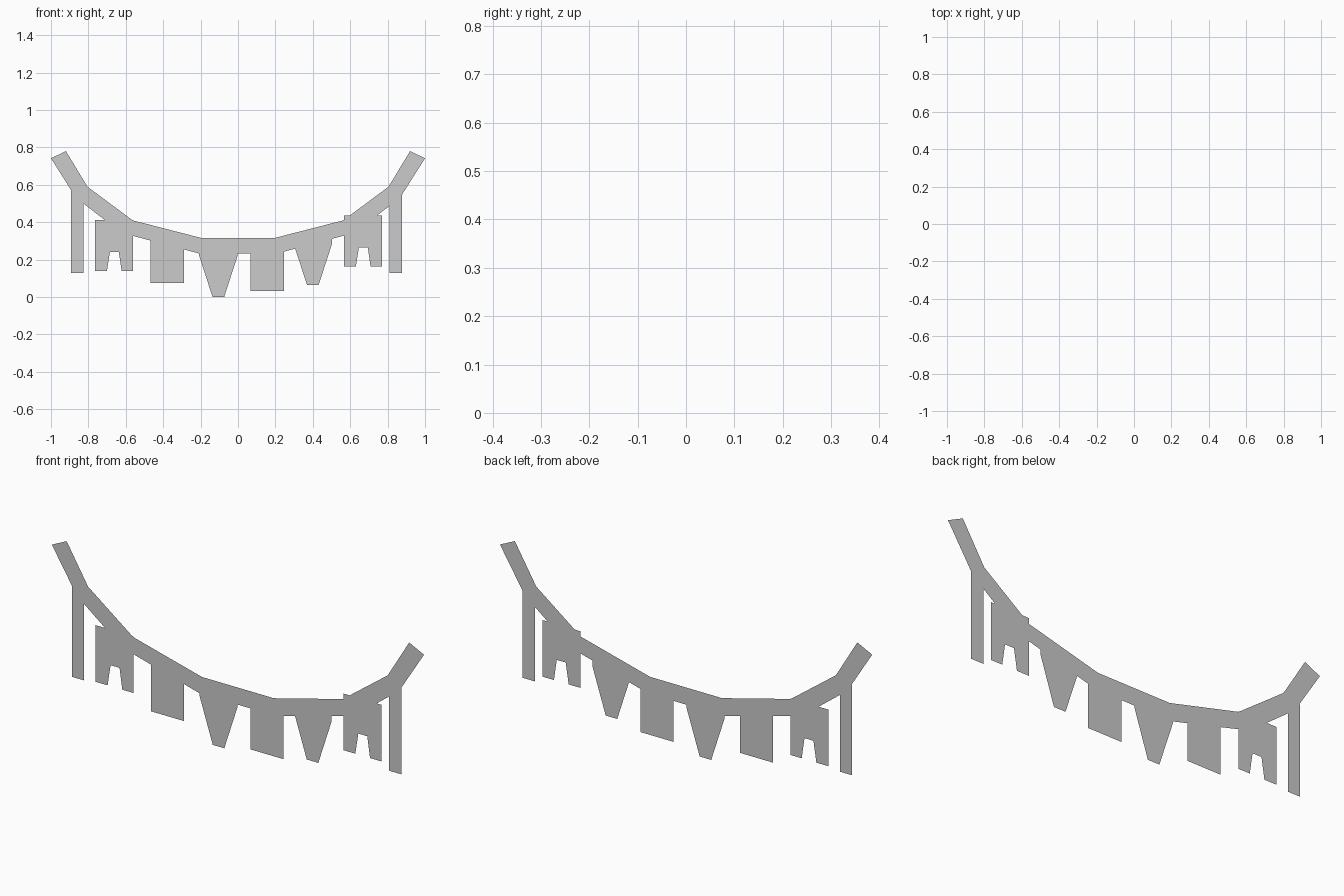
import bpy
from mathutils import Vector

if "Cube" in bpy.data.objects:
    bpy.data.objects.remove(bpy.data.objects["Cube"])


def flat_object(name, points, faces, y=0.0):
    """Flat single-sided sheet in the xz plane, facing the front."""
    mesh = bpy.data.meshes.new(name)
    mesh.from_pydata([(x, y, z) for x, z in points], [], faces)
    obj = bpy.data.objects.new(name, mesh)
    bpy.context.collection.objects.link(obj)
    return obj


def flag(name, outline, x=0.0, z=0.0, y=0.0006):
    pts = [(px + x, pz + z) for px, pz in outline]
    return flat_object(name, pts, [list(range(len(pts)))], y)


# Sagging ribbon: half of each edge, mirrored to the other side
top = [(-0.92, 0.78), (-0.805, 0.59), (-0.563, 0.41), (-0.193, 0.315)]
low = [(-1.0, 0.742), (-0.866, 0.53), (-0.622, 0.343), (-0.205, 0.232)]
top += [(-x, z) for x, z in reversed(top)]
low += [(-x, z) for x, z in reversed(low)]
n = len(top)
flat_object("ribbon", low + top,
            [(i, i + 1, n + i + 1, n + i) for i in range(n - 1)], -0.0006)


def ribbon_low(x):
    """Height of the ribbon's lower edge at x."""
    for (x0, z0), (x1, z1) in zip(low, low[1:]):
        if x0 <= x <= x1:
            return z0 + (z1 - z0) * (x - x0) / (x1 - x0)


# Narrow end strips
for side, x0, x1 in (("left", -0.893, -0.827), ("right", 0.81, 0.877)):
    flag(side + "_end_strip", [(x0, 0.128), (x1, 0.128), (x1, 0.567), (x0, 0.567)])

# Notched flags
notched = [(-0.102, 0), (-0.038, 0), (-0.022, 0.102), (0.026, 0.102),
           (0.041, 0), (0.102, 0), (0.102, 0.275), (-0.102, 0.275)]
flag("left_notched_flag", notched, -0.663, 0.138)
flag("right_notched_flag", notched, 0.668, 0.162)

# Square flags hanging flush from the ribbon's lower edge
for side, x0, x1, z0 in (("left", -0.467, -0.289, 0.075), ("right", 0.068, 0.246, 0.033)):
    edge = [(x1, ribbon_low(x1)), (x0, ribbon_low(x0))]
    if x0 < 0.205 < x1:
        edge.insert(1, (0.205, 0.232))
    flag(side + "_square_flag", [(x0, z0), (x1, z0)] + edge, y=-0.0006)

# Tapered pennants
pennant = [(-0.031, 0), (0.031, 0), (0.103, 0.222), (0.103, 0.258),
           (-0.103, 0.258), (-0.103, 0.222)]
flag("left_pennant", pennant, -0.105, 0.0)
flag("right_pennant", pennant, 0.4, 0.064)
